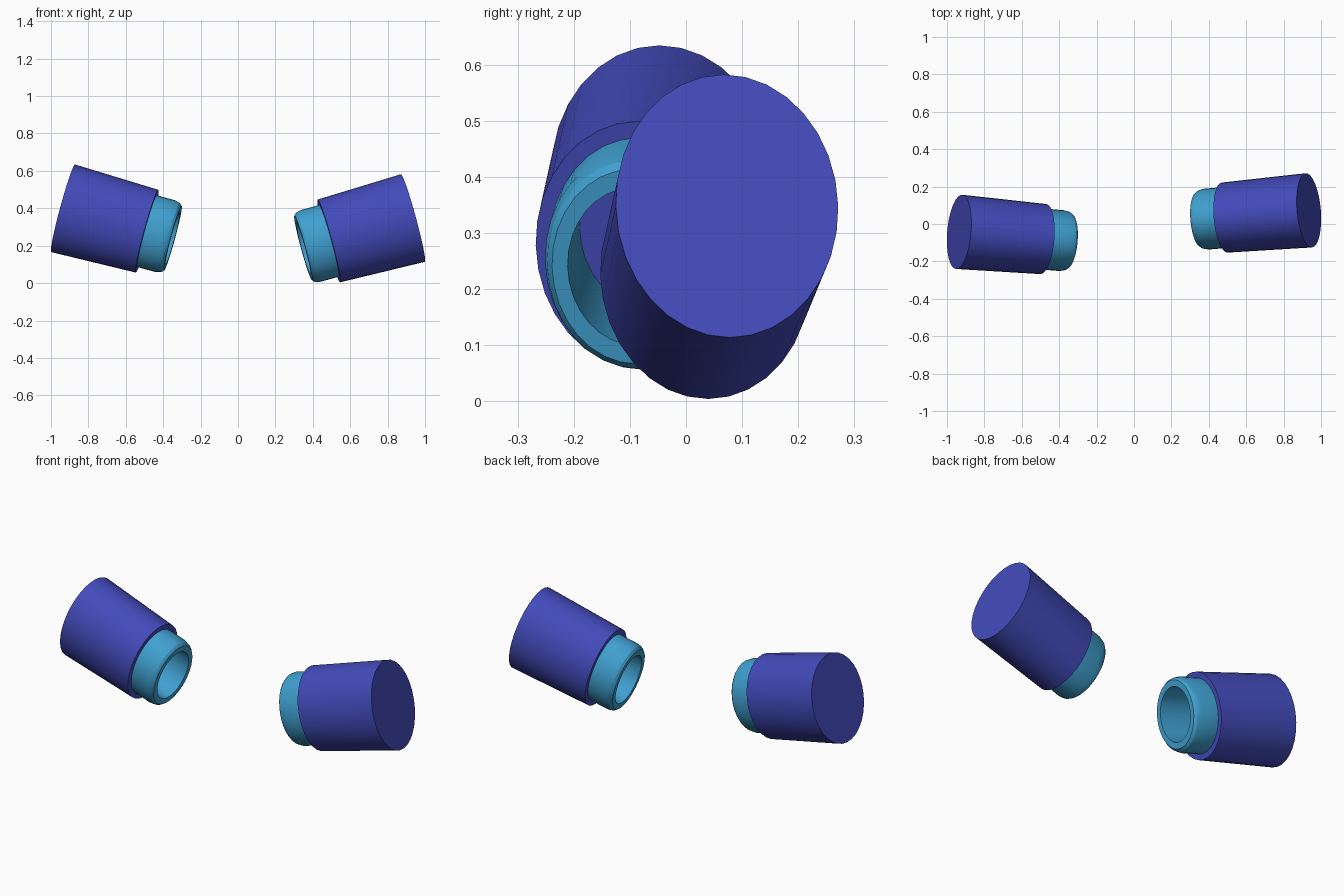
import bpy, bmesh, math
from mathutils import Matrix, Vector

if "Cube" in bpy.data.objects:
    bpy.data.objects.remove(bpy.data.objects["Cube"])

SIDES = 32
RATIO = 1.22      # cross-section is taller than wide


def material(name, rgb):
    m = bpy.data.materials.new(name)
    m.diffuse_color = (*rgb, 1)
    m.use_nodes = True
    m.node_tree.nodes["Principled BSDF"].inputs["Base Color"].default_value = m.diffuse_color
    return m


blue = material("deep blue", (0.055, 0.069, 0.49))
teal = material("light blue", (0.051, 0.352, 0.631))


def lathe(name, profile, mat, matrix, mirrored, close_ends=True):
    """Elliptical lathe along local x; profile = (distance, half width)."""
    bm = bmesh.new()
    rings = []
    for t, r in profile:
        ring = []
        for i in range(SIDES):
            a = 2 * math.pi * i / SIDES
            p = matrix @ Vector((t, r * math.cos(a), r * RATIO * math.sin(a)))
            ring.append(bm.verts.new(p))
        rings.append(ring)
    for a, b in zip(rings, rings[1:]):
        for i in range(SIDES):
            j = (i + 1) % SIDES
            bm.faces.new((a[i], a[j], b[j], b[i]))
    if close_ends:
        bm.faces.new(rings[0])
        bm.faces.new(rings[-1])
    else:
        for i in range(SIDES):
            j = (i + 1) % SIDES
            bm.faces.new((rings[-1][i], rings[-1][j], rings[0][j], rings[0][i]))
    bmesh.ops.recalc_face_normals(bm, faces=bm.faces[:])
    me = bpy.data.meshes.new(name)
    bm.to_mesh(me)
    bm.free()
    ob = bpy.data.objects.new(name, me)
    me.materials.append(mat)
    bpy.context.collection.objects.link(ob)
    bpy.ops.object.select_all(action='DESELECT')
    ob.select_set(True)
    bpy.context.view_layer.objects.active = ob
    bpy.ops.object.shade_smooth_by_angle(angle=math.radians(25))


# tapered sleeve with a pocket in its inner end
sleeve = [(0, 0.199), (0.467, 0.188), (0.467, 0.13), (0.35, 0.13)]
# cuff ring with chamfered lip and open bore
cuff = [(0.352, 0.128), (0.46, 0.128), (0.46, 0.163), (0.57, 0.163),
        (0.597, 0.157), (0.61, 0.147), (0.61, 0.119), (0.352, 0.119)]

tilt = Matrix.Rotation(math.radians(-4.9), 4, 'Z') @ Matrix.Rotation(math.radians(15.2), 4, 'Y')
for side, sx, y, z in (("left", 1, -0.042, 0.400), ("right", -1, 0.073, 0.348)):
    m = (Matrix.Translation((-0.935 * sx, y, z))
         @ Matrix.Diagonal((sx, 1, 1, 1)) @ tilt)
    lathe(side + "_sleeve", sleeve, blue, m, sx < 0)
    lathe(side + "_cuff", cuff, teal, m, sx < 0, close_ends=False)
